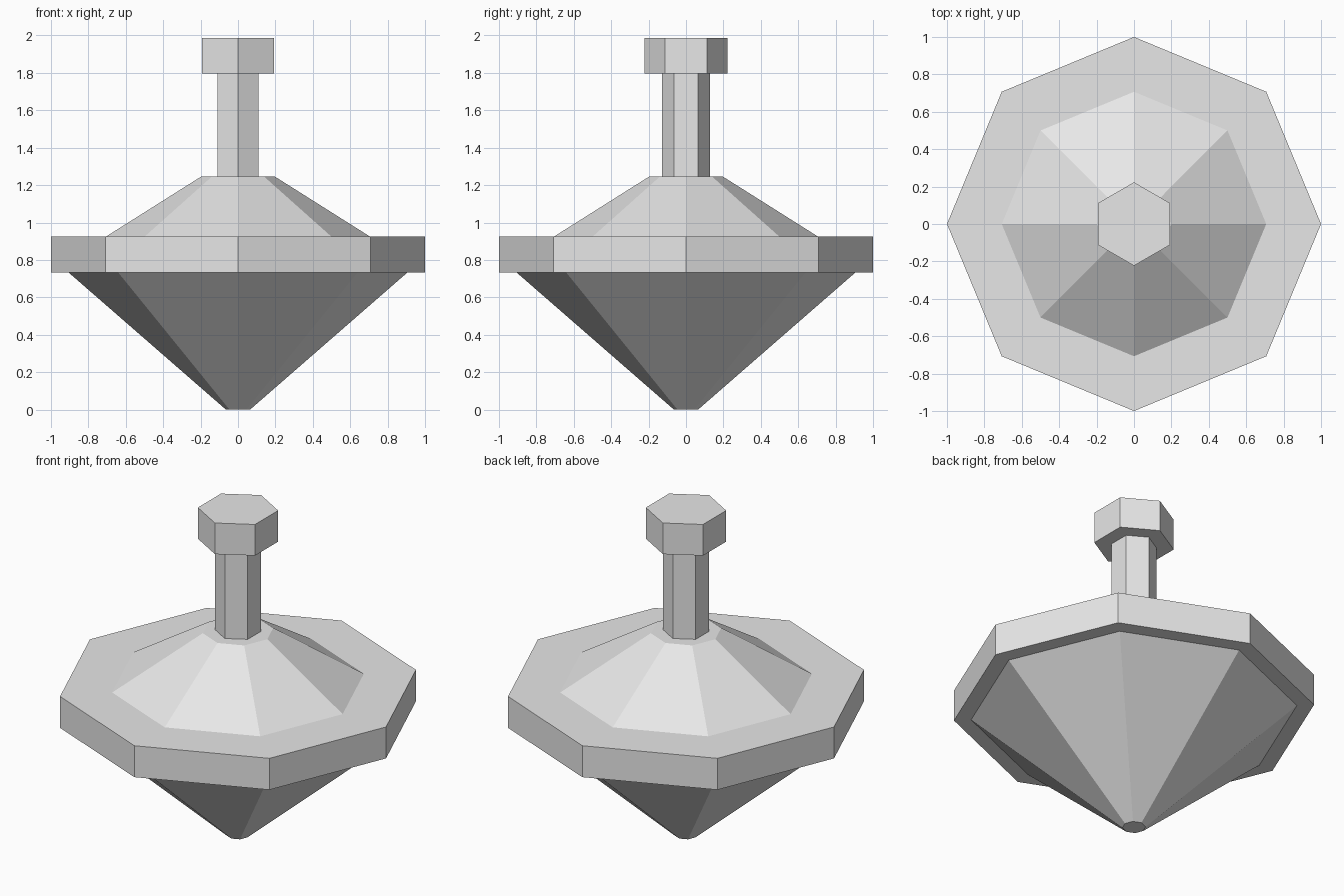
import bpy

cube = bpy.data.objects.get("Cube")
if cube:
    bpy.data.objects.remove(cube, do_unlink=True)

# One plain grey for the whole toy
grey = bpy.data.materials.new("light_grey")
grey.use_nodes = True
colour = (0.8, 0.8, 0.8, 1)
grey.diffuse_color = colour
grey.node_tree.nodes["Principled BSDF"].inputs["Base Color"].default_value = colour


def frustum(name, sides, low_radius, high_radius, low, high):
    """Flat-sided closed frustum around the z axis, with a corner on +y."""
    bpy.ops.mesh.primitive_cone_add(
        vertices=sides, radius1=low_radius, radius2=high_radius,
        depth=high - low, location=(0, 0, (low + high) / 2))
    part = bpy.context.object
    part.name = part.data.name = name
    part.data.materials.append(grey)
    return part


# Eight-sided body
frustum("lower_point", 8, 0.065, 0.905, 0, 0.732)
frustum("rim_disc", 8, 1, 1, 0.732, 0.924)
frustum("upper_slope", 8, 0.707, 0.198, 0.924, 1.245)

# Six-sided handle
frustum("stem", 6, 0.127, 0.127, 1.245, 1.797)
frustum("knob", 6, 0.223, 0.223, 1.797, 1.987)
